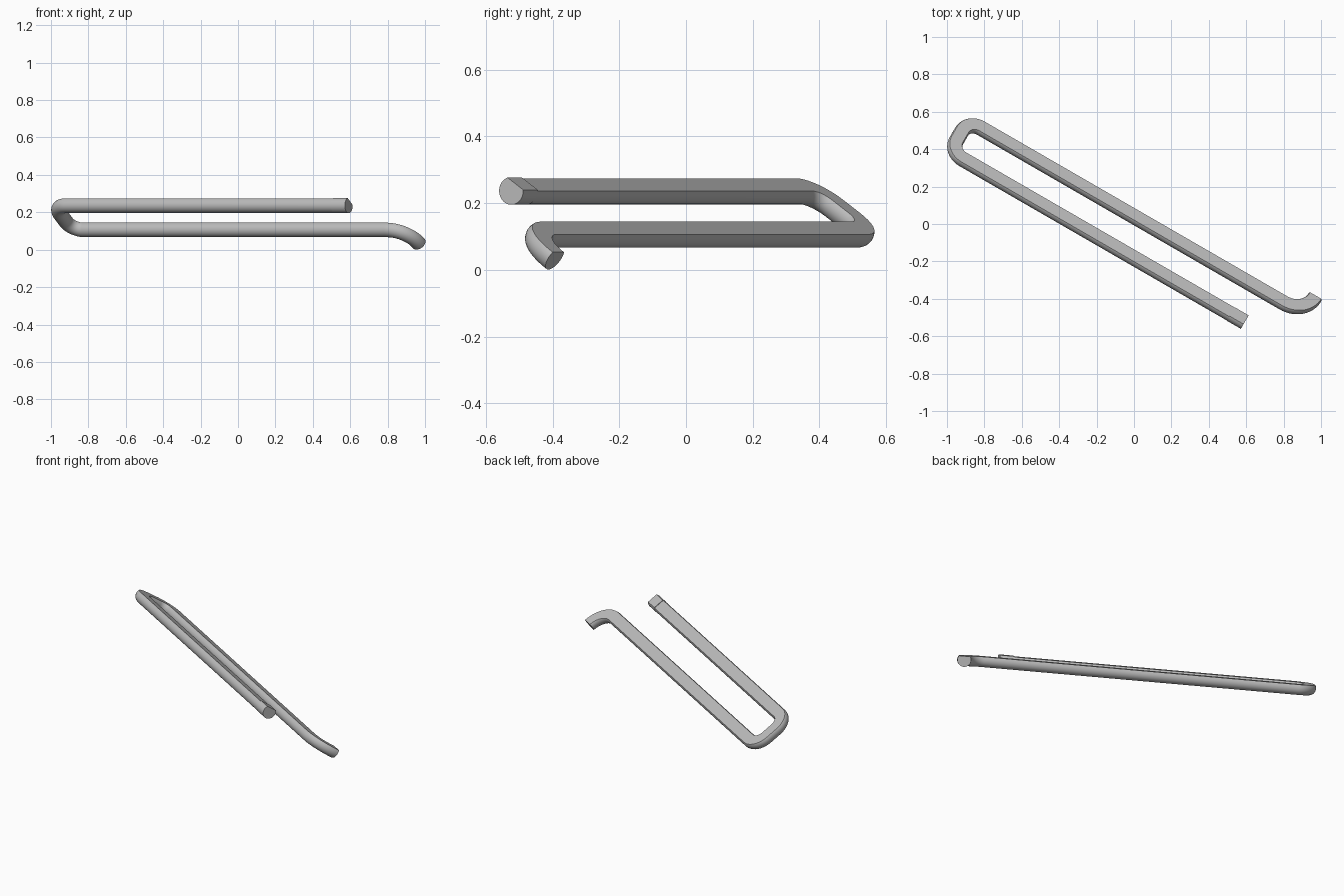
import bpy, bmesh
from math import sin, cos, pi, radians, asin
from mathutils import Vector

cube = bpy.data.objects.get("Cube")
if cube:
    bpy.data.objects.remove(cube, do_unlink=True)

# Tilted plane the rod is bent in: along, across, and out of its flat side
TURN, TILT = radians(30), radians(34)
along = Vector((cos(TURN), -sin(TURN), 0))
back = Vector((sin(TURN), cos(TURN), 0))
across = back * cos(TILT) - Vector((0, 0, sin(TILT)))
out = back * sin(TILT) + Vector((0, 0, cos(TILT)))
origin = back * -0.158 + Vector((0, 0, 0.237))

R, FLAT = 0.0405, 0.022      # rod radius, height of the flat above its centre
GAP, END, BEND, HOOK = 0.232, -1.045, 0.08, 0.13
TIP, HOOK_START = 0.773, 0.903


def arc(u, t, radius, start, stop, steps=14):
    """Centre-line points and headings around one bend."""
    turn = 1 if stop > start else -1
    for i in range(steps + 1):
        a = start + (stop - start) * i / steps
        yield (u + radius * cos(a), t + radius * sin(a), a + turn * pi / 2)


def ring(bm, u, t, heading, scale=1.0, flat=FLAT, segments=36):
    """D-shaped cross-section, flat towards the plane normal."""
    side = along * -sin(heading) + across * cos(heading)
    centre = origin + along * u + across * t
    a0 = asin(flat / R)
    verts = []
    for i in range(segments + 1):
        a = a0 - (pi + 2 * a0) * i / segments
        verts.append(bm.verts.new(
            centre + (side * cos(a) + out * sin(a)) * R * scale))
    return verts


def sweep(name, stations, material, **section):
    bm = bmesh.new()
    rings = [ring(bm, *s, **section) for s in stations]
    for a, b in zip(rings, rings[1:]):
        for i in range(len(a)):
            j = (i + 1) % len(a)
            bm.faces.new((a[i], a[j], b[j], b[i]))
    bm.faces.new(rings[0])
    bm.faces.new(rings[-1])
    bmesh.ops.recalc_face_normals(bm, faces=bm.faces)
    mesh = bpy.data.meshes.new(name)
    bm.to_mesh(mesh)
    bm.free()
    mesh.materials.append(material)
    obj = bpy.data.objects.new(name, mesh)
    bpy.context.collection.objects.link(obj)
    bpy.ops.object.select_all(action='DESELECT')
    obj.select_set(True)
    bpy.context.view_layer.objects.active = obj
    bpy.ops.object.shade_smooth_by_angle(angle=radians(30))


grey = bpy.data.materials.new("plain grey")
grey.use_nodes = True
colour = (0.5, 0.5, 0.5, 1)
grey.diffuse_color = colour
grey.node_tree.nodes["Principled BSDF"].inputs["Base Color"].default_value = colour

# Bent rod: upper leg, two-corner return bend, lower leg, hook
path = [(TIP, 0, pi)]
path += arc(END + BEND, BEND, BEND, -pi / 2, -pi)
path += arc(END + BEND, GAP - BEND, BEND, pi, pi / 2)
path += arc(HOOK_START, GAP + HOOK, HOOK, -pi / 2, 0)
sweep("bent_rod", path, grey)

# Slightly fuller tip on the upper leg
sweep("rod_tip", [(TIP + 0.002, 0, pi), (TIP - 0.085, 0, pi)], grey,
      scale=1.03, flat=0.025)
